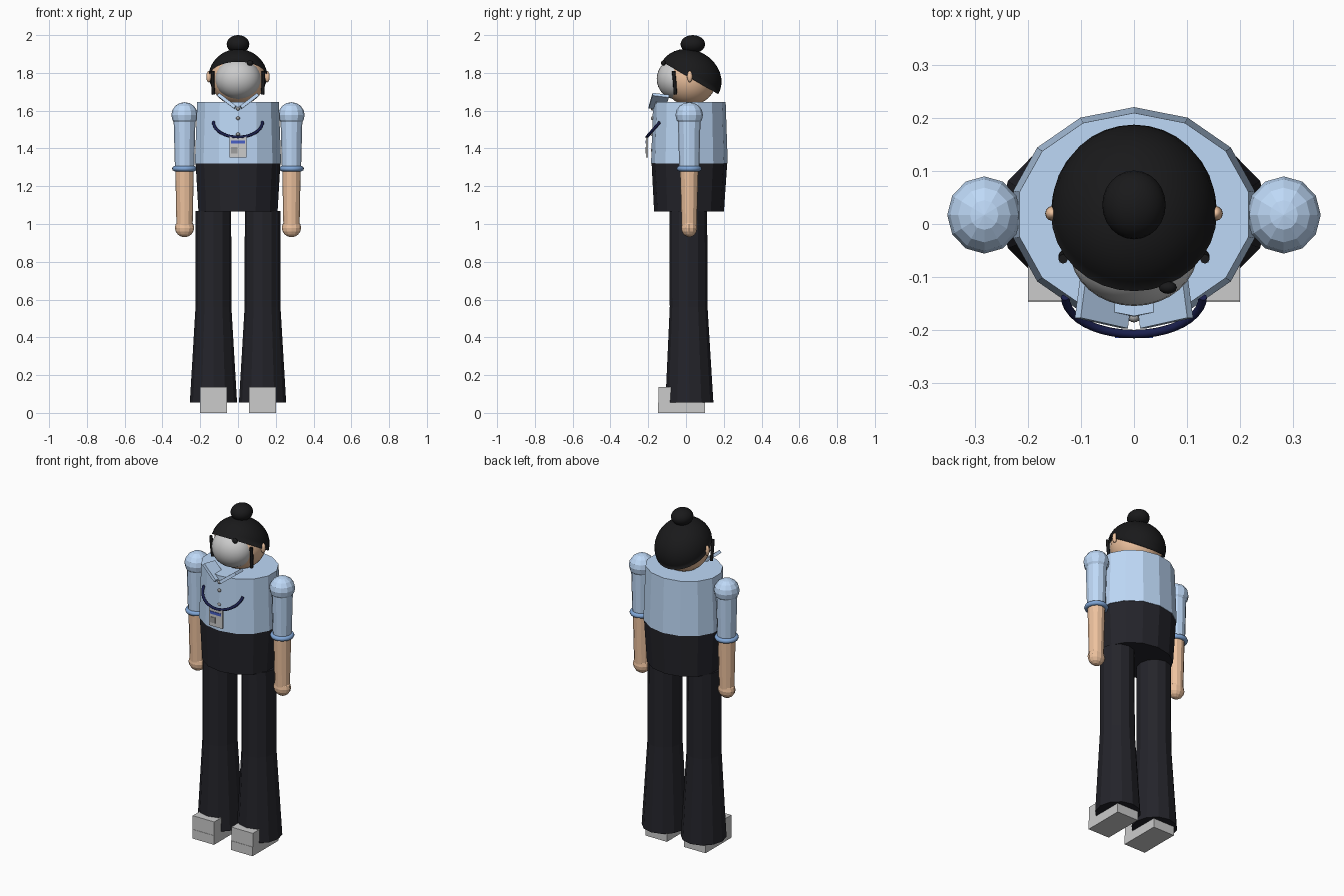
import bpy, bmesh
from math import sin, cos, pi
from mathutils import Matrix, Vector, Euler

if "Cube" in bpy.data.objects:
    bpy.data.objects.remove(bpy.data.objects["Cube"])


def mat(name, *rgb):
    """Material from display colour values, stored as linear."""
    m = bpy.data.materials.new(name)
    m.diffuse_color = (*(((c + .055) / 1.055) ** 2.4 for c in rgb), 1)
    m.use_nodes = True
    m.node_tree.nodes["Principled BSDF"].inputs["Base Color"].default_value = m.diffuse_color
    return m


SHIRT = mat("light blue", .745, .85, .97)
CUFF = mat("cuff blue", .50, .65, .84)
DARK = mat("dark cloth", .14, .14, .165)
HAIR = mat("black hair", .10, .10, .105)
SKIN = mat("skin", .93, .76, .62)
NAVY = mat("navy", .10, .12, .30)
STRIPE = mat("stripe blue", .28, .37, .78)
PHOTO = mat("photo grey", .62, .62, .62)
SOLE = mat("sole white", .97, .97, .97)


def finish(name, bm, material=None, smooth=False):
    bmesh.ops.recalc_face_normals(bm, faces=bm.faces[:])
    for f in bm.faces:
        f.smooth = smooth
    me = bpy.data.meshes.new(name)
    bm.to_mesh(me)
    bm.free()
    if material:
        me.materials.append(material)
    ob = bpy.data.objects.new(name, me)
    bpy.context.collection.objects.link(ob)
    return ob


def loft(name, rings, n, material):
    """Stack elliptical rings given as (z, rx, ry, cx, cy) and cap the ends."""
    bm = bmesh.new()
    loops = [[bm.verts.new((cx + rx * sin(2 * pi * i / n), cy + ry * cos(2 * pi * i / n), z))
              for i in range(n)] for z, rx, ry, cx, cy in rings]
    for a, b in zip(loops, loops[1:]):
        for i in range(n):
            j = (i + 1) % n
            bm.faces.new((a[i], a[j], b[j], b[i]))
    bm.faces.new(loops[0])
    bm.faces.new(loops[-1])
    return finish(name, bm, material)


def ball(name, loc, rad, material=None, seg=32, rings=16, smooth=True, tilt=0, half=False):
    bm = bmesh.new()
    bmesh.ops.create_uvsphere(bm, u_segments=seg, v_segments=rings, radius=1)
    if half:
        bmesh.ops.bisect_plane(bm, geom=bm.verts[:] + bm.edges[:] + bm.faces[:],
                               plane_co=(0, 0, 0), plane_no=(0, 0, 1), clear_inner=True)
    bm.transform(Matrix.LocRotScale(Vector(loc), Euler((tilt, 0, 0)), Vector(rad)))
    return finish(name, bm, material, smooth)


def box(name, lo, hi, material=None, rot=(0, 0, 0)):
    lo, hi = Vector(lo), Vector(hi)
    bm = bmesh.new()
    bmesh.ops.create_cube(bm, size=1)
    bm.transform(Matrix.LocRotScale((lo + hi) / 2, Euler(rot), hi - lo))
    return finish(name, bm, material)


def tube(name, pts, radius, material, closed=False):
    cu = bpy.data.curves.new(name, 'CURVE')
    cu.dimensions = '3D'
    cu.bevel_depth = radius
    cu.bevel_resolution = 2
    cu.use_fill_caps = True
    sp = cu.splines.new('POLY')
    sp.points.add(len(pts) - 1)
    for p, co in zip(sp.points, pts):
        p.co = (*co, 1)
    sp.use_cyclic_u = closed
    cu.materials.append(material)
    ob = bpy.data.objects.new(name, cu)
    bpy.context.collection.objects.link(ob)
    return ob


# Torso: shirt above, trouser hips below
loft("shirt", [(1.32, .234, .203, 0, .018), (1.645, .222, .192, 0, .018)], 14, SHIRT)
loft("hips", [(1.067, .215, .185, 0, .016), (1.32, .230, .2, 0, .018)], 14, DARK)

# Head, face, hair and bun
ball("head", (0, .02, 1.77), (.145, .143, .142), SKIN)
ball("face", (0, -.05, 1.768), (.121, .105, .108))
ball("hair", (0, .022, 1.773), (.157, .172, .147), HAIR, tilt=-pi / 6, half=True)
ball("hair_bun", (0, .036, 1.952), (.06, .065, .048), HAIR, 24, 12)
ball("hair_wisp", (.064, -.120, 1.852), (.017, .012, .014), HAIR, 12, 8)

for s, side in ((-1, "left"), (1, "right")):
    # Ears and side strands
    ball("ear_" + side, (s * .155, .02, 1.78), (.013, .014, .03), SKIN, 12, 8)
    tube("hair_strand_" + side, [(s * .134, -.066, 1.81), (s * .134, -.06, 1.75),
                                 (s * .130, -.056, 1.685)], .009, HAIR)

    # Arms: puffed shoulder, sleeve, rolled cuff, forearm, hand
    ax, ay = s * .283, .017
    ball("shoulder_" + side, (ax, ay, 1.577), (.07, .073, .068), SHIRT, 12, 8, False)
    loft("sleeve_" + side, [(1.295, .051, .053, ax, ay), (1.56, .058, .06, ax, ay)], 12, SHIRT)
    tube("cuff_" + side, [(ax + .052 * cos(i * pi / 12), ay + .053 * sin(i * pi / 12), 1.293)
                          for i in range(24)], .014, CUFF, True)
    loft("forearm_" + side, [(.99, .043, .040, ax, ay), (1.30, .049, .049, ax, ay)], 12, SKIN)
    ball("hand_" + side, (ax, ay, .98), (.051, .042, .05), SKIN, 12, 8, False)

    # Flared trouser leg
    lx = s * .13
    loft("leg_" + side, [(.055, .125, .127, lx, .018), (.56, .095, .1, lx, .014),
                         (1.07, .094, .1, lx, .012)], 12, DARK)

    # Shoes
    x0, x1 = sorted((s * .057, s * .2))
    box("shoe_sole_" + side, (x0, -.147, 0), (x1, .1, .055), SOLE)
    box("shoe_upper_" + side, (x0, -.145, .055), (x1, .07, .137))

    # Collar flaps
    box("collar_" + side, (s * .056 - .057, -.188, 1.639), (s * .056 + .057, -.1, 1.657),
        SHIRT, (-.15, -s * .64, s * .22))

# Shirt buttons
for z in (1.61, 1.56, 1.475, 1.39):
    ball("button", (0, -.178, z), (.01, .008, .01), PHOTO, 12, 8)

# Lanyard and badge
tube("lanyard", [(.130 * cos(i * pi / 20), -.138 - .07 * sin(i * pi / 20), 1.54 - .08 * sin(i * pi / 20))
                 for i in range(21)], .008, NAVY)
box("badge", (-.045, -.212, 1.352), (.045, -.2, 1.462))
box("badge_stripe", (-.036, -.215, 1.425), (.036, -.21, 1.441), STRIPE)
box("badge_photo", (-.036, -.215, 1.373), (-.003, -.21, 1.407), PHOTO)
